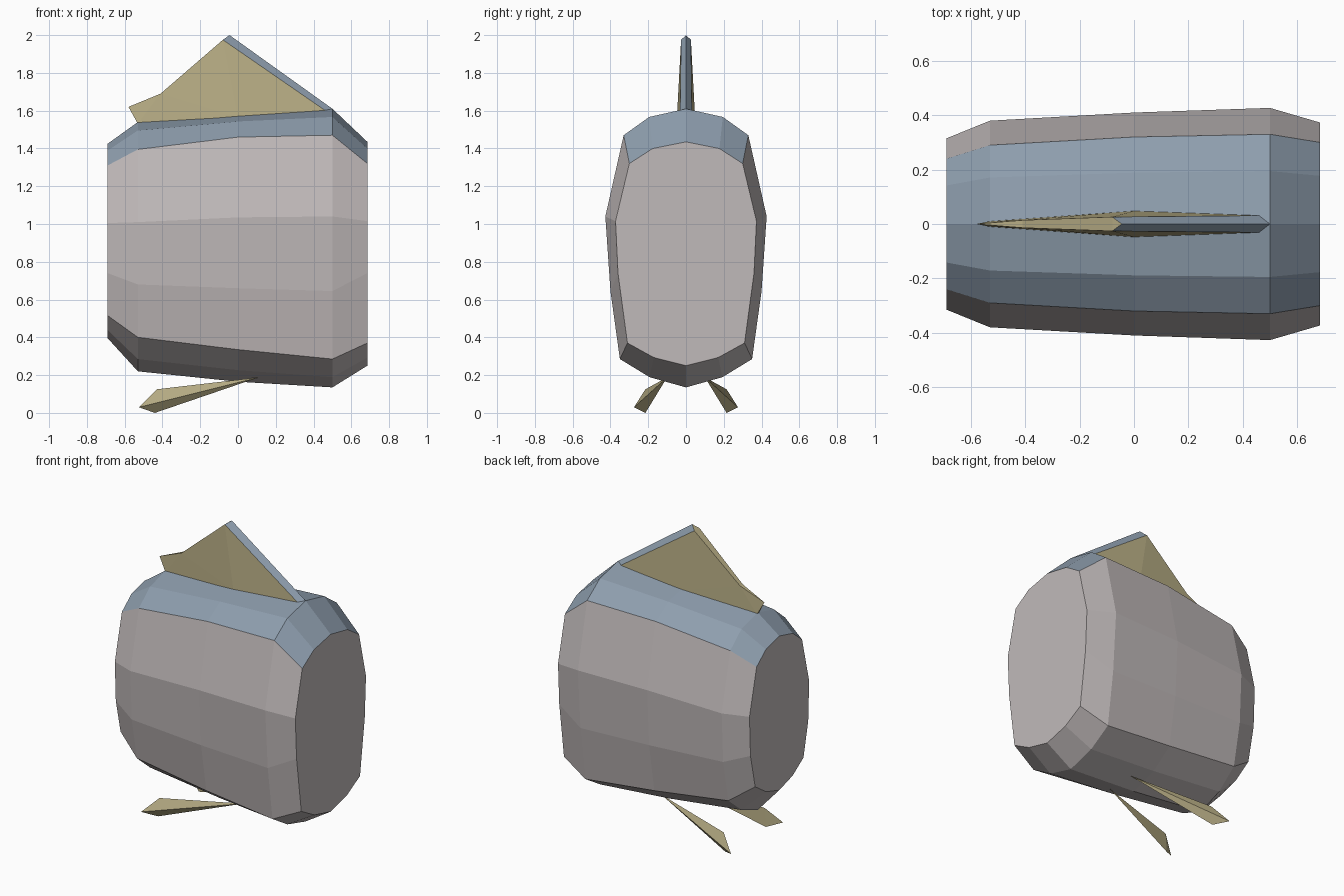
import bpy, bmesh

if "Cube" in bpy.data.objects:
    bpy.data.objects.remove(bpy.data.objects["Cube"])


def material(name, rgb):
    m = bpy.data.materials.new(name)
    m.diffuse_color = (*rgb, 1)
    m.use_nodes = True
    m.node_tree.nodes["Principled BSDF"].inputs["Base Color"].default_value = m.diffuse_color
    return m


GREY = material("warm grey", (0.53, 0.49, 0.49))
BLUE = material("slate blue", (0.27, 0.34, 0.42))
SAND = material("sand yellow", (0.49, 0.43, 0.24))


def make(name, bm, mats):
    bmesh.ops.recalc_face_normals(bm, faces=bm.faces[:])
    mesh = bpy.data.meshes.new(name)
    bm.to_mesh(mesh)
    bm.free()
    for m in mats:
        mesh.materials.append(m)
    ob = bpy.data.objects.new(name, mesh)
    bpy.context.collection.objects.link(ob)
    return ob


# Body: lofted rings of 14 points.
# x, half widths (shoulder, middle, flank, keel edge),
# heights (top, shoulder, middle, flank, keel edge, bottom)
RINGS = [
    (-0.69, (0.24, 0.315, 0.305, 0.255), (1.425, 1.31, 1.005, 0.74, 0.515, 0.395)),
    (-0.53, (0.29, 0.38, 0.365, 0.31), (1.54, 1.395, 1.01, 0.68, 0.40, 0.22)),
    (0.0, (0.32, 0.41, 0.39, 0.335), (1.58, 1.46, 1.035, 0.66, 0.335, 0.165)),
    (0.50, (0.33, 0.427, 0.40, 0.35), (1.61, 1.47, 1.04, 0.645, 0.285, 0.135)),
    (0.685, (0.30, 0.373, 0.36, 0.31), (1.435, 1.32, 1.015, 0.74, 0.37, 0.25)),
]


def ring_points(x, w, z):
    half = [(0.59 * w[0], z[1] + 0.69 * (z[0] - z[1]))]
    half += list(zip(w, z[1:5]))
    half.append((0.55 * w[3], z[4] + 0.64 * (z[5] - z[4])))
    loop = [(0, z[0])] + half + [(0, z[5])] + [(-y, h) for y, h in reversed(half)]
    return [(x, y, h) for y, h in loop]


bm = bmesh.new()
loops = [[bm.verts.new(p) for p in ring_points(*r)] for r in RINGS]
n = len(loops[0])
for a, b in zip(loops, loops[1:]):
    for i in range(n):
        j = (i + 1) % n
        f = bm.faces.new((a[i], a[j], b[j], b[i]))
        # the two strips each side of the spine form the blue back
        f.material_index = 1 if i in (0, 1, n - 2, n - 1) else 0
bm.faces.new(loops[0])
bm.faces.new(loops[-1])
make("body", bm, [GREY, BLUE])

# Dorsal fin: mirrored side panels, blue leading edge, sand trailing edge
bm = bmesh.new()
nose = bm.verts.new((0.50, 0, 1.61))
peak = bm.verts.new((-0.045, 0, 2.0))
tail = bm.verts.new((-0.58, 0, 1.62))
SIDE = [(0.46, 0.031, 1.602), (-0.08, 0.026, 1.975), (-0.41, 0.014, 1.69),
        (-0.53, 0.010, 1.53), (0.0, 0.048, 1.565)]
left, right = [[bm.verts.new((x, s * y, z)) for x, y, z in SIDE] for s in (1, -1)]
for front, tip, notch, rear, base in (left, right):
    bm.faces.new((front, tip, base))
    bm.faces.new((tip, notch, base))
    bm.faces.new((notch, rear, base))
    bm.faces.new((notch, tail, rear))
    bm.faces.new((nose, peak, tip, front)).material_index = 1
bm.faces.new((peak, left[1], right[1])).material_index = 0
bm.faces.new((left[1], left[2], right[2], right[1]))
bm.faces.new((left[2], tail, right[2]))
bm.faces.new((left[3], tail, right[3]))
bm.faces.new((left[3], left[4], right[4], right[3]))
bm.faces.new((left[4], left[0], right[0], right[4]))
bm.faces.new((left[0], nose, right[0]))
make("dorsal_fin", bm, [SAND, BLUE])

# Pelvic fins: slim wedges sweeping back and outward from the belly
for side, s in (("left", 1), ("right", -1)):
    bm = bmesh.new()
    for x, y, z in [(0.11, 0.10, 0.188), (-0.43, 0.215, 0.125),
                    (-0.525, 0.275, 0.03), (-0.44, 0.215, 0.0)]:
        bm.verts.new((x, s * y, z))
    bmesh.ops.convex_hull(bm, input=bm.verts[:])
    make(side + "_pelvic_fin", bm, [SAND])
